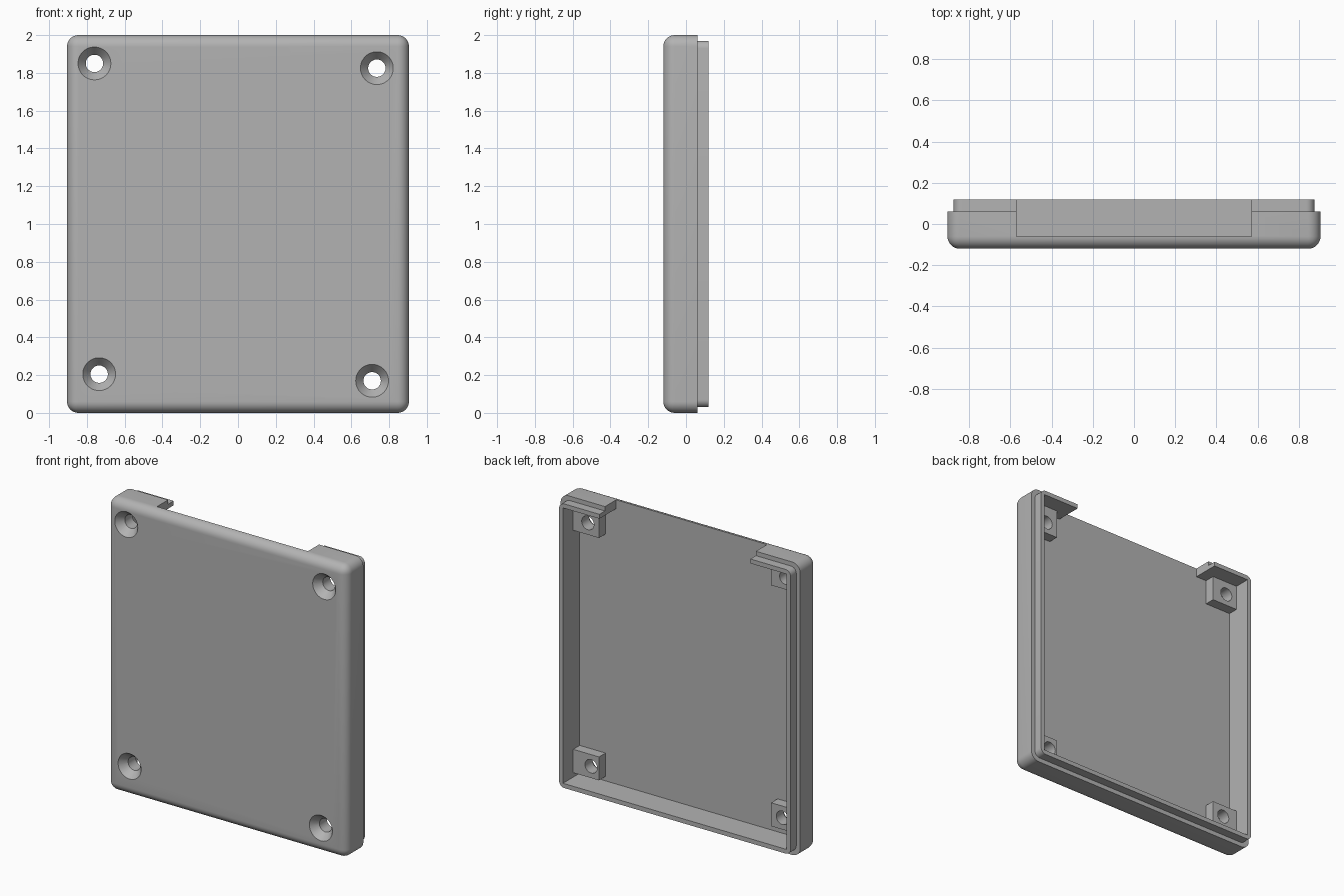
import bpy, bmesh, math
from mathutils import Matrix

if "Cube" in bpy.data.objects:
    bpy.data.objects.remove(bpy.data.objects["Cube"], do_unlink=True)

grey = bpy.data.materials.new("plastic_grey")
colour = (0.45, 0.45, 0.45, 1)
grey.diffuse_color = colour
grey.use_nodes = True
grey.node_tree.nodes["Principled BSDF"].inputs["Base Color"].default_value = colour


def add_object(name, bm):
    mesh = bpy.data.meshes.new(name)
    bmesh.ops.recalc_face_normals(bm, faces=bm.faces)
    bm.to_mesh(mesh)
    bm.free()
    mesh.materials.append(grey)
    obj = bpy.data.objects.new(name, mesh)
    bpy.context.collection.objects.link(obj)
    return obj


def box(name, x, y, z, radius=0, round_front=False):
    """Box from ranges, with rounded corners along y and optionally a rounded front."""
    bm = bmesh.new()
    bmesh.ops.create_cube(bm, size=1)
    for v in bm.verts:
        v.co = [r[0] if c < 0 else r[1] for c, r in zip(v.co, (x, y, z))]
    if radius:
        front = lambda v: abs(v.co.y - y[0]) < 1e-5
        edges = [e for e in bm.edges if front(e.verts[0]) != front(e.verts[1])
                 or (round_front and all(front(v) for v in e.verts))]
        bmesh.ops.bevel(bm, geom=edges, offset=radius, offset_type='OFFSET',
                        segments=8, profile=0.5, affect='EDGES')
    return add_object(name, bm)


def cone(name, x, z, y0, y1, r0, r1):
    bm = bmesh.new()
    place = Matrix.Translation((x, (y0 + y1) / 2, z)) @ Matrix.Rotation(-math.pi / 2, 4, 'X')
    bmesh.ops.create_cone(bm, cap_ends=True, segments=48, radius1=r0, radius2=r1,
                          depth=y1 - y0, matrix=place)
    return add_object(name, bm)


def combine(target, tool, operation):
    mod = target.modifiers.new(operation.lower(), 'BOOLEAN')
    mod.operation, mod.object, mod.solver = operation, tool, 'EXACT'
    bpy.context.view_layer.objects.active = target
    bpy.ops.object.modifier_apply(modifier=mod.name)
    bpy.data.objects.remove(tool, do_unlink=True)


# Outer shell with its stepped lip, hollowed from the back
W, FRONT, STEP, BACK, FLOOR = 0.905, -0.12, 0.06, 0.12, -0.06
cover = box("enclosure_cover", (-W, W), (FRONT, STEP), (0, 2), 0.06, True)
lip = box("lip", (0.03 - W, W - 0.03), (0, BACK), (0.03, 1.97), 0.04)
combine(cover, lip, 'UNION')
cavity = box("cavity", (0.06 - W, W - 0.06), (FLOOR, 0.3), (0.06, 1.94))
combine(cover, cavity, 'DIFFERENCE')

# Wide opening in the top wall
opening = box("opening", (-0.57, 0.57), (FLOOR, 0.3), (1.8, 2.2))
combine(cover, opening, 'DIFFERENCE')

# Screw bosses against the side walls, with countersunk through holes
for x, z in ((-0.76, 1.85), (0.735, 1.825), (-0.735, 0.205), (0.71, 0.17)):
    side = 1 if x > 0 else -1
    top = 1.95 if z > 1 else z + 0.08
    boss = box("boss", sorted((side * 0.65, side * 0.86)), (-0.08, 0.01), (z - 0.08, top))
    combine(cover, boss, 'UNION')
    combine(cover, cone("bore", x, z, -0.2, 0.2, 0.046, 0.046), 'DIFFERENCE')
    combine(cover, cone("countersink", x, z, -0.125, -0.07, 0.091, 0.046), 'DIFFERENCE')

bpy.ops.object.select_all(action='DESELECT')
cover.select_set(True)
bpy.context.view_layer.objects.active = cover
bpy.ops.object.shade_smooth_by_angle(angle=math.radians(30))
